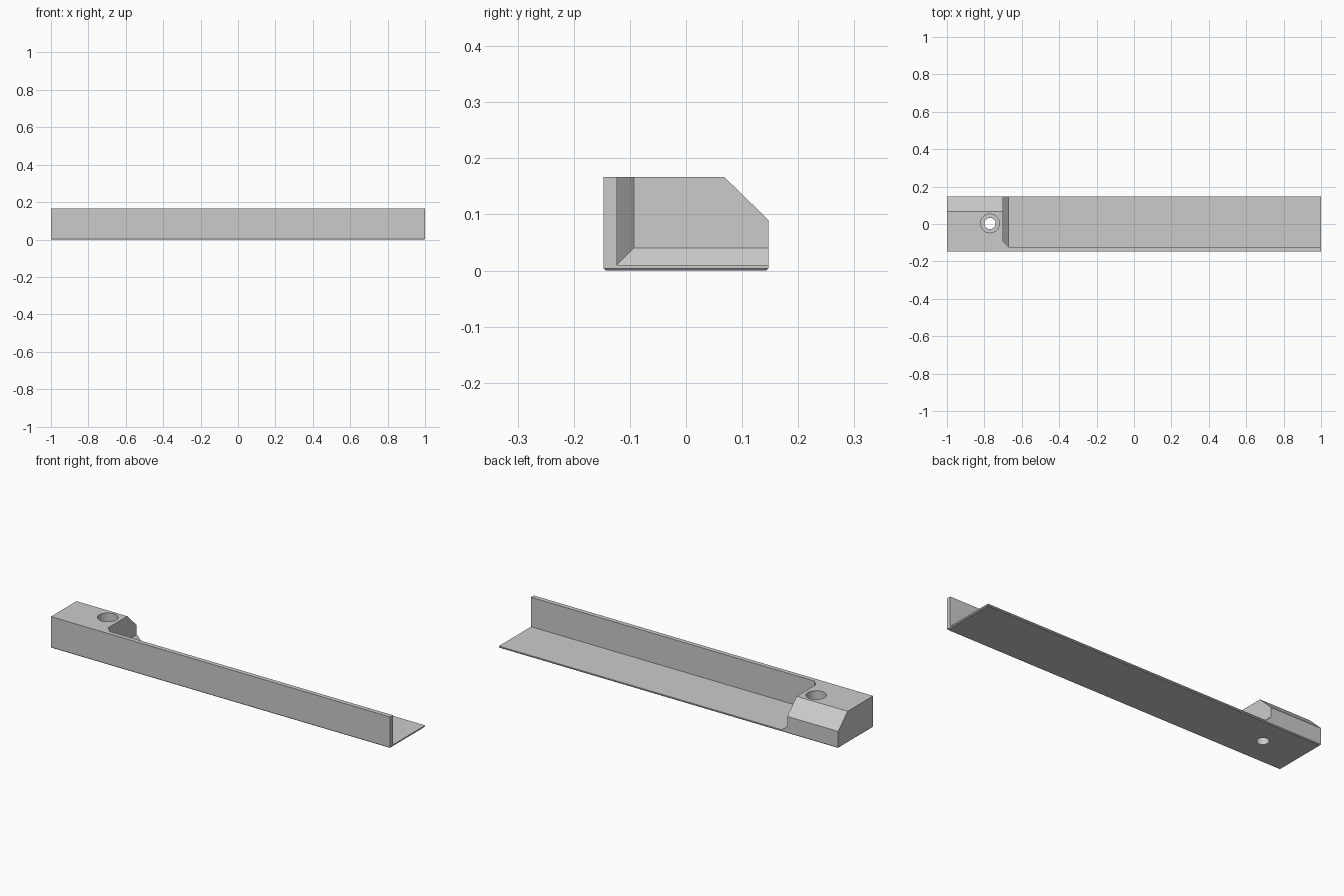
import bpy, bmesh

cube = bpy.data.objects.get("Cube")
if cube:
    bpy.data.objects.remove(cube, do_unlink=True)

grey = bpy.data.materials.new("plain grey")
grey.use_nodes = True
colour = (0.6, 0.6, 0.6, 1)
grey.diffuse_color = colour
grey.node_tree.nodes["Principled BSDF"].inputs["Base Color"].default_value = colour


def convex(name, points):
    """Convex solid around a few corner points, with clean flat faces."""
    bm = bmesh.new()
    for p in points:
        bm.verts.new(p)
    bmesh.ops.convex_hull(bm, input=bm.verts)
    bmesh.ops.dissolve_limit(bm, angle_limit=0.01, verts=bm.verts, edges=bm.edges)
    bmesh.ops.recalc_face_normals(bm, faces=bm.faces)
    mesh = bpy.data.meshes.new(name)
    bm.to_mesh(mesh)
    bm.free()
    mesh.materials.append(grey)
    ob = bpy.data.objects.new(name, mesh)
    bpy.context.collection.objects.link(ob)
    return ob


def drill(name, radius, bottom, top):
    bpy.ops.mesh.primitive_cylinder_add(
        vertices=48, radius=radius, depth=top - bottom,
        location=(-0.77, 0.003, (top + bottom) / 2))
    ob = bpy.context.object
    ob.name = name
    ob.data.materials.append(grey)
    return ob


def section(x, profile):
    return [(x, y, z) for y, z in profile]


def rect(y0, y1, z0, z1):
    return [(y0, z0), (y1, z0), (y1, z1), (y0, z1)]


# Full-length bar: sloped upper back edge, small bevel round the underside
W, H, B = 0.147, 0.167, 0.004
outline = [(-W, B), (W, B), (W, 0.09), (0.068, H), (-W, H)]
underside = [(x, y, 0) for x in (-1 + B, 1 - B) for y in (-W + B, W - B)]
bar = convex("angle_bar", section(-1, outline) + section(1, outline) + underside)

# Long pocket leaving the front wall, thin floor and mounting block
wide = rect(-0.123, 0.4, 0.01, 0.4)
pocket = convex("pocket_cutter",
                section(-0.70, rect(-0.093, 0.4, 0.04, 0.4))
                + section(-0.67, wide) + section(1.2, wide))

# Counterbored screw hole in the mounting block
cutters = [pocket,
           drill("screw_head_cutter", 0.05, 0.06, 0.3),
           drill("screw_shaft_cutter", 0.03, -0.1, 0.2)]

bpy.ops.object.select_all(action="DESELECT")
bpy.context.view_layer.objects.active = bar
bar.select_set(True)
for cutter in cutters:
    mod = bar.modifiers.new(cutter.name, "BOOLEAN")
    mod.operation = "DIFFERENCE"
    mod.solver = "EXACT"
    mod.object = cutter
    cutter.hide_render = True
    bpy.ops.object.modifier_apply(modifier=mod.name)
for cutter in cutters:
    bpy.data.objects.remove(cutter, do_unlink=True)

bpy.ops.object.shade_smooth_by_angle(angle=0.4)
